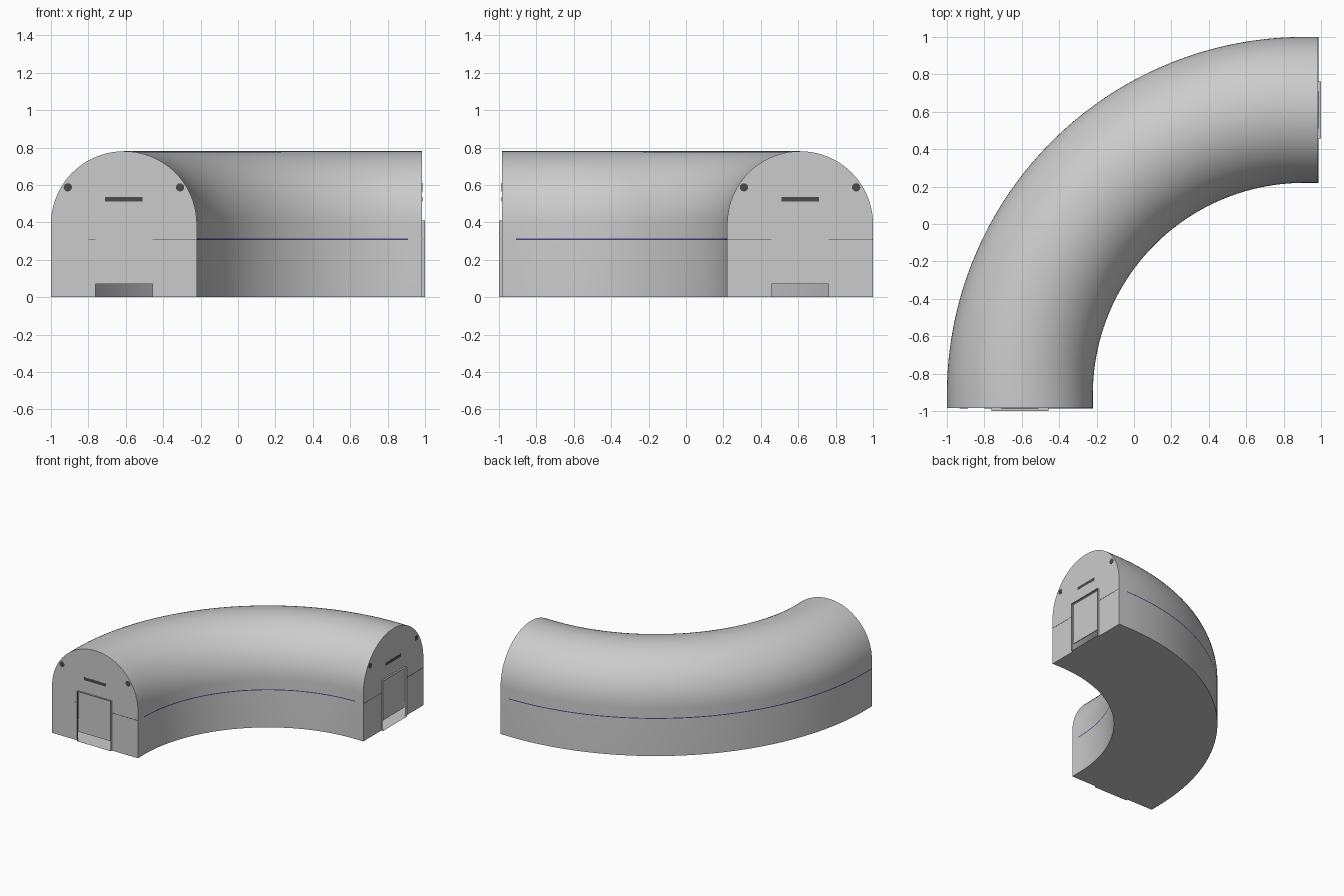
import bpy, bmesh, math

if "Cube" in bpy.data.objects:
    bpy.data.objects.remove(bpy.data.objects["Cube"])

E = 0.985                       # end walls at y = -E and x = E
S = 0.075                       # short straight run at each end
CX, CY = E - S, -E + S          # centre of the quarter-circle bend
RC, HW = 1.595 - S, 0.39        # centreline radius of bend, half width
MID = 0.61                      # centreline offset of each end wall
DOOR_W, DOOR_H, GAP = 0.153, 0.41, 0.07


def material(name, rgb):
    m = bpy.data.materials.new(name)
    m.diffuse_color = (*rgb, 1)
    m.use_nodes = True
    m.node_tree.nodes["Principled BSDF"].inputs["Base Color"].default_value = m.diffuse_color
    return m


dark = material("dark_grey", (0.07, 0.07, 0.07))
purple = material("purple_line", (0.07, 0.05, 0.22))


def bend(u, a, z):
    """Point on the bend, u = sideways from the centreline (outward +)."""
    r = RC + u
    return (CX - r * math.cos(a), CY + r * math.sin(a), z)


def on_end(end, u, z, d=0.0):
    """Point on an end wall, d = distance out of the wall."""
    if end == "front":
        return (-MID - u, -E - d, z)
    return (E + d, MID + u, z)


def make(name, bm, mat=None, smooth=False):
    bmesh.ops.remove_doubles(bm, verts=bm.verts, dist=1e-5)
    bmesh.ops.recalc_face_normals(bm, faces=bm.faces)
    me = bpy.data.meshes.new(name)
    bm.to_mesh(me)
    bm.free()
    ob = bpy.data.objects.new(name, me)
    bpy.context.collection.objects.link(ob)
    if mat:
        me.materials.append(mat)
    if smooth:
        bpy.ops.object.select_all(action='DESELECT')
        ob.select_set(True)
        bpy.context.view_layer.objects.active = ob
        bpy.ops.object.shade_smooth_by_angle(angle=math.radians(30))
    return ob


def face(bm, pts):
    return bm.faces.new([bm.verts.new(p) for p in pts])


def plate(name, end, outline, d0, d1, mat=None):
    """Thin solid plate with the given (u, z) outline on an end wall."""
    bm = bmesh.new()
    n = len(outline)
    lo = [bm.verts.new(on_end(end, u, z, d0)) for u, z in outline]
    hi = [bm.verts.new(on_end(end, u, z, d1)) for u, z in outline]
    bm.faces.new(lo)
    bm.faces.new(hi)
    for i in range(n):
        j = (i + 1) % n
        bm.faces.new((lo[i], lo[j], hi[j], hi[i]))
    return make(name, bm, mat)


def rect(u0, u1, z0, z1):
    return [(u0, z0), (u1, z0), (u1, z1), (u0, z1)]


# Tunnel: arched profile swept round the bend, end walls with doorways
arch = [(HW, 0)] + [(HW * math.cos(math.pi * i / 40), HW + HW * math.sin(math.pi * i / 40))
                    for i in range(41)] + [(-HW, 0)]
doorway = [(-DOOR_W, 0), (-DOOR_W, DOOR_H), (DOOR_W, DOOR_H), (DOOR_W, 0)]
STEPS = 72
bm = bmesh.new()
rings = [[on_end("front", u, z) for u, z in arch]]
rings += [[bend(u, math.pi / 2 * s / STEPS, z) for u, z in arch] for s in range(STEPS + 1)]
rings += [[on_end("right", u, z) for u, z in arch]]
rings = [[bm.verts.new(p) for p in ring] for ring in rings]
n = len(arch)
for a, b in zip(rings, rings[1:]):
    for i in range(n):
        j = (i + 1) % n
        bm.faces.new((a[i], a[j], b[j], b[i]))
for end in ("front", "right"):
    face(bm, [on_end(end, u, z) for u, z in arch + doorway])
make("tunnel", bm, smooth=True)

# Fittings on both end walls
for end in ("front", "right"):
    # door raised slightly above the floor
    plate(end + "_door", end, rect(-DOOR_W, DOOR_W, GAP, DOOR_H), -0.012, -0.006)
    # thin sleeve frame standing out round the door, with a sill
    bm = bmesh.new()
    for (u0, z0), (u1, z1) in zip(doorway, doorway[1:] + doorway[:1]):
        face(bm, [on_end(end, u0, z0), on_end(end, u1, z1),
                  on_end(end, u1, z1, 0.015), on_end(end, u0, z0, 0.015)])
    make(end + "_door_frame", bm)
    # slot above the door and two round lamps
    plate(end + "_slot", end, rect(-0.1, 0.1, 0.511, 0.535), -0.004, 0.0006, dark)
    for side, name in ((-1, "inner"), (1, "outer")):
        disc = [(side * 0.3 + 0.022 * math.cos(math.tau * i / 24),
                 0.587 + 0.022 * math.sin(math.tau * i / 24)) for i in range(24)]
        plate(f"{end}_{name}_lamp", end, disc, -0.004, 0.0006, dark)
        # fine seam line beside the door
        u0, u1 = sorted((side * DOOR_W, side * (0.19 if end == "front" and side > 0 else HW)))
        plate(f"{end}_{name}_seam", end, rect(u0, u1, 0.307, 0.311), -0.002, 0.0006, dark)

# Fine purple line along the inner and outer walls of the bend
for name, u in (("inner_wall_line", -HW - 0.001), ("outer_wall_line", HW + 0.0005)):
    bm = bmesh.new()
    angles = [math.pi / 2 * i / STEPS for i in range(STEPS + 1)]
    for a, b in zip(angles, angles[1:]):
        face(bm, [bend(u, a, 0.306), bend(u, b, 0.306), bend(u, b, 0.313), bend(u, a, 0.313)])
    if name.startswith("outer"):       # runs on along the straight to the front wall
        x = CX - RC - u
        face(bm, [(x, -E, 0.306), (x, CY, 0.306), (x, CY, 0.313), (x, -E, 0.313)])
    make(name, bm, purple, smooth=True)
